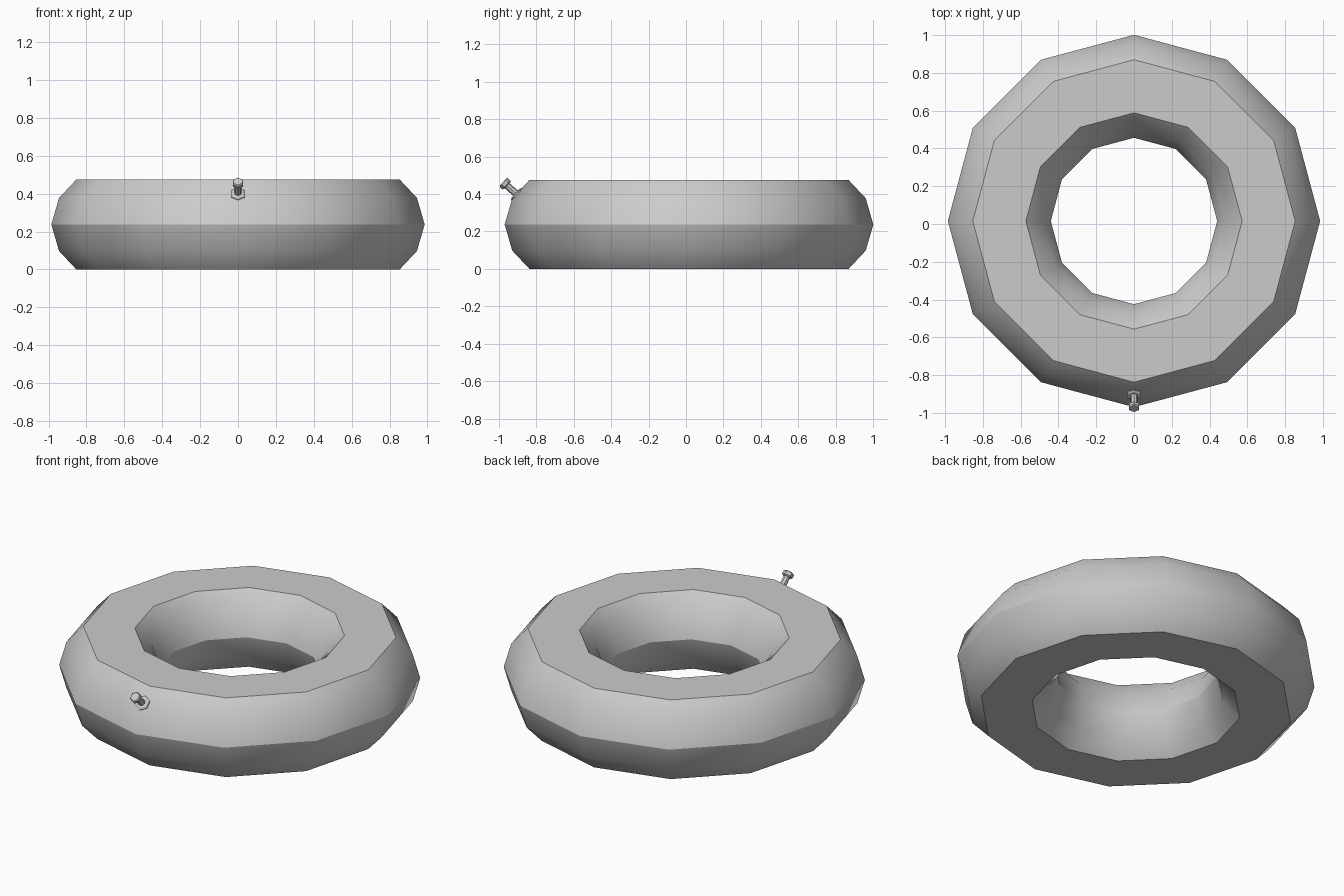
import bpy, bmesh, math
from mathutils import Matrix, Vector

if "Cube" in bpy.data.objects:
    bpy.data.objects.remove(bpy.data.objects["Cube"])

# Single light grey for everything
GREY = (0.6, 0.6, 0.6, 1.0)
grey = bpy.data.materials.new("light_grey")
grey.use_nodes = True
grey.diffuse_color = GREY
grey.node_tree.nodes["Principled BSDF"].inputs["Base Color"].default_value = GREY


def lathe(name, profile, sides, closed, matrix):
    """Spin (radius, height) points about local z, first vertex on -y."""
    bm = bmesh.new()
    rings = []
    for r, z in profile:
        ring = []
        for i in range(sides):
            a = 2 * math.pi * i / sides - math.pi / 2
            ring.append(bm.verts.new((r * math.cos(a), r * math.sin(a), z)))
        rings.append(ring)
    pairs = list(zip(rings, rings[1:]))
    if closed:
        pairs.append((rings[-1], rings[0]))
    else:
        bm.faces.new(rings[0])
        bm.faces.new(rings[-1])
    for a, b in pairs:
        for i in range(sides):
            j = (i + 1) % sides
            bm.faces.new((a[i], a[j], b[j], b[i]))
    bmesh.ops.recalc_face_normals(bm, faces=bm.faces)
    mesh = bpy.data.meshes.new(name)
    bm.to_mesh(mesh)
    bm.free()
    mesh.materials.append(grey)
    obj = bpy.data.objects.new(name, mesh)
    bpy.context.collection.objects.link(obj)
    obj.matrix_world = matrix
    bpy.ops.object.select_all(action='DESELECT')
    obj.select_set(True)
    bpy.context.view_layer.objects.active = obj
    bpy.ops.object.shade_smooth_by_angle(angle=math.radians(30))
    return obj


# Inflated ring: twelve-sided, mirrored cross-section about its tube centre
MID_R, MID_Z = 0.713, 0.2375
half = [(0.1405, -0.2375), (0.232, -0.14), (0.2725, 0.0), (0.232, 0.14), (0.1405, 0.2375)]
tube = [(MID_R + r, MID_Z + z) for r, z in half]
tube += [(MID_R - r, MID_Z + z) for r, z in reversed(half)]
lathe("inflated_ring", tube, 12, True, Matrix.Translation((0, 0.016, 0)))

# Valve on the front upper slope, pointing outward and up
axis = Vector((0, -0.74, 0.67))
valve = Matrix.Translation((0, -0.895, 0.39)) @ axis.to_track_quat('Z', 'Y').to_matrix().to_4x4()
lathe("valve_collar", [(0.043, -0.01), (0.043, 0.016), (0.032, 0.022)], 6, False, valve)
lathe("valve_stem", [(0.02, 0.015), (0.018, 0.09)], 8, False, valve)
lathe("valve_cap", [(0.024, 0.082), (0.032, 0.088), (0.032, 0.106), (0.026, 0.112)], 6, False, valve)
